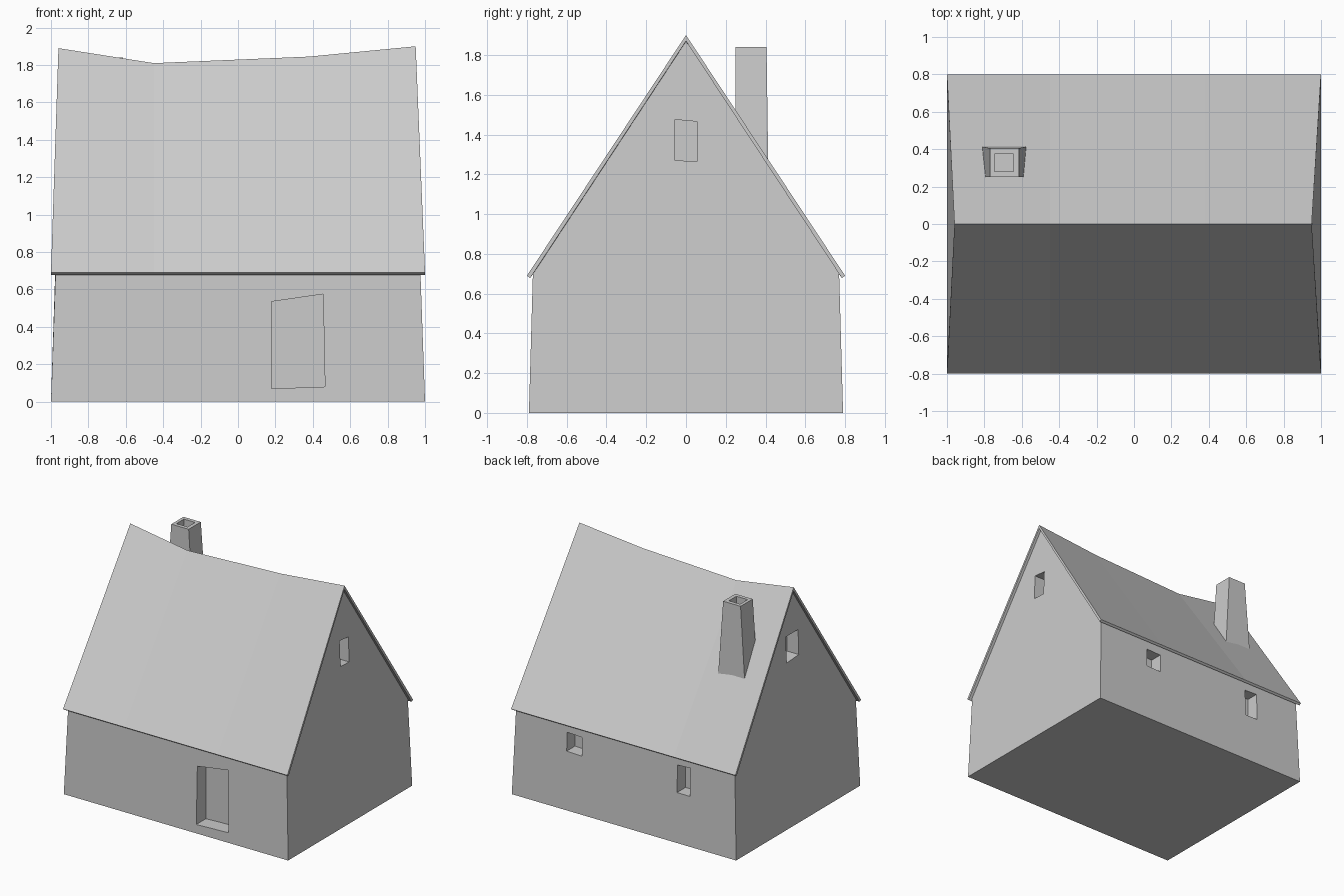
import bpy, bmesh

cube = bpy.data.objects.get("Cube")
if cube:
    bpy.data.objects.remove(cube, do_unlink=True)

GREY = (0.6, 0.6, 0.6, 1.0)
mat = bpy.data.materials.new("plain grey")
mat.use_nodes = True
mat.diffuse_color = GREY
mat.node_tree.nodes["Principled BSDF"].inputs["Base Color"].default_value = GREY


def loft(name, sections):
    """Bridge equal-length closed sections and cap both ends."""
    bm = bmesh.new()
    rings = [[bm.verts.new(p) for p in s] for s in sections]
    n = len(rings[0])
    for a, b in zip(rings, rings[1:]):
        for i in range(n):
            j = (i + 1) % n
            bm.faces.new((a[i], a[j], b[j], b[i]))
    bm.faces.new(rings[0][::-1])
    bm.faces.new(rings[-1])
    bmesh.ops.recalc_face_normals(bm, faces=bm.faces)
    mesh = bpy.data.meshes.new(name)
    bm.to_mesh(mesh)
    bm.free()
    mesh.materials.append(mat)
    obj = bpy.data.objects.new(name, mesh)
    bpy.context.collection.objects.link(obj)
    return obj


def rect(x0, x1, y0, y1, z):
    return [(x0, y0, z), (x1, y0, z), (x1, y1, z), (x0, y1, z)]


# Sagging ridge: eave x, ridge x, ridge height
STATIONS = [(-1, -0.96, 1.89), (-0.45, -0.45, 1.81), (0.38, 0.38, 1.845), (1, 0.95, 1.90)]

# Thin roof slabs, folded over the ridge
roof = loft("roof", [
    [(e, -0.8, 0.69), (r, 0, h), (e, 0.8, 0.69),
     (e, 0.784, 0.678), (r, 0, h - 0.03), (e, -0.784, 0.678)]
    for e, r, h in STATIONS])

# Leaning walls with gables, solid up to the roof underside
walls = loft("walls", [
    [(e, -0.79, 0), (e * 0.975, -0.77, 0.702), (r * 0.978, 0, h - 0.025),
     (e * 0.975, 0.77, 0.702), (e, 0.79, 0)]
    for e, r, h in STATIONS])


def recess(name, corners, axis, outer, inner):
    """Cut a niche; corners are (across, z), running between two depths."""
    def place(d):
        return [(d, a, z) if axis == "x" else (a, d, z) for a, z in corners]
    cutter = loft(name, [place(outer), place(inner)])
    cutter.hide_render = True
    mod = walls.modifiers.new(name, "BOOLEAN")
    mod.operation = "DIFFERENCE"
    mod.solver = "EXACT"
    mod.object = cutter
    bpy.context.view_layer.objects.active = walls
    bpy.ops.object.modifier_apply(modifier=name)
    bpy.data.objects.remove(cutter, do_unlink=True)


# Crooked doorway and small windows
recess("doorway", [(0.18, 0.07), (0.465, 0.08), (0.455, 0.575), (0.18, 0.535)], "y", -0.9, -0.665)
recess("back_left_window", [(0.385, 0.465), (0.52, 0.47), (0.52, 0.62), (0.385, 0.615)], "y", 0.9, 0.67)
recess("back_right_window", [(-0.58, 0.40), (-0.465, 0.40), (-0.465, 0.62), (-0.58, 0.625)], "y", 0.9, 0.67)
recess("left_gable_window", [(-0.055, 1.27), (0.055, 1.265), (0.055, 1.465), (-0.055, 1.475)], "x", 1.1, 0.85)
recess("right_gable_window", [(-0.07, 1.32), (0.085, 1.31), (0.085, 1.52), (-0.07, 1.52)], "x", -1.1, -0.85)

# Tapered chimney with a square flue
loft("chimney", [
    rect(-0.82, -0.57, 0.25, 0.415, 1.15),
    rect(-0.77, -0.615, 0.25, 0.405, 1.84),
    rect(-0.745, -0.645, 0.28, 0.375, 1.84),
    rect(-0.745, -0.645, 0.28, 0.375, 1.74)])
